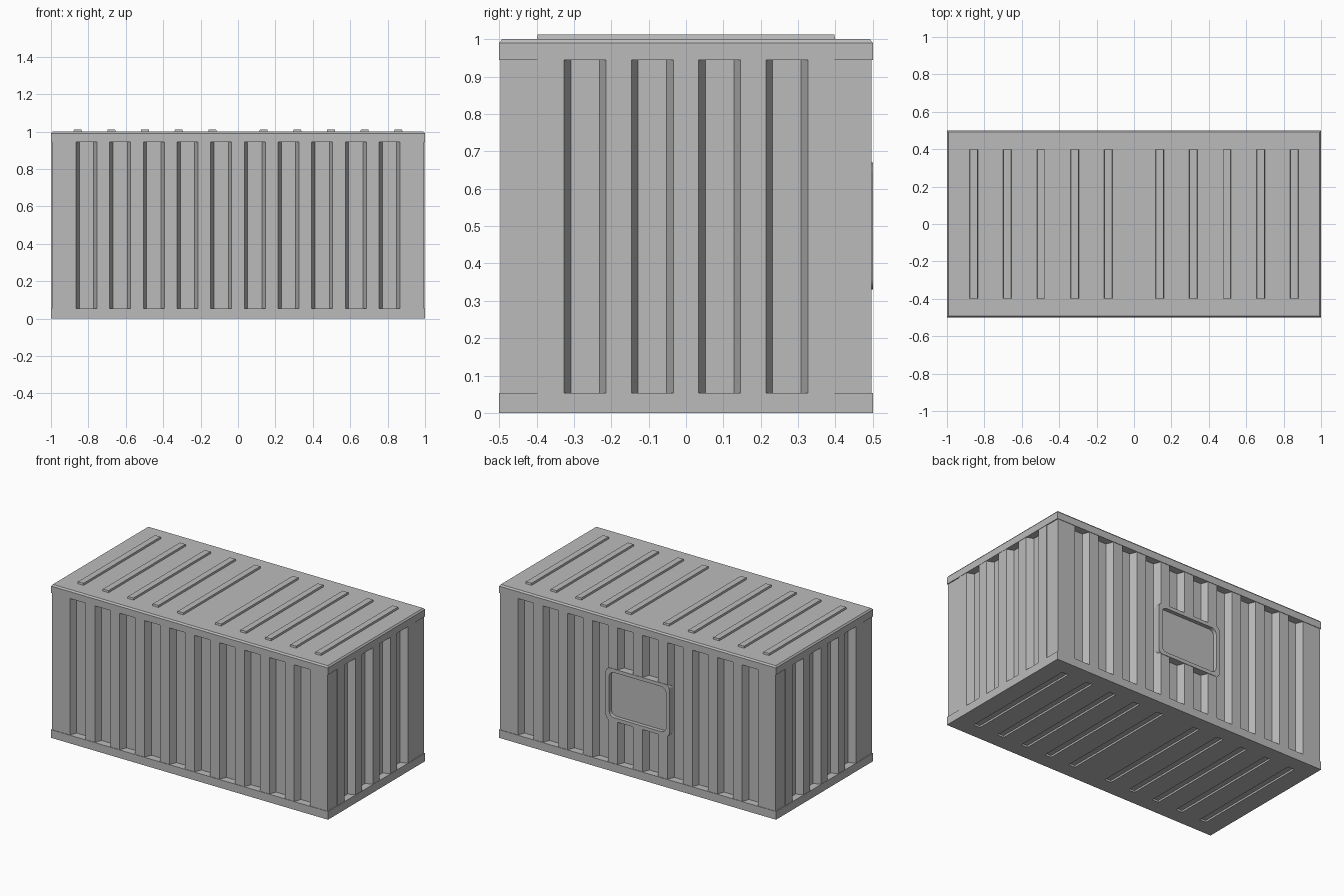
import bpy, bmesh, math
from mathutils import Vector

if "Cube" in bpy.data.objects:
    bpy.data.objects.remove(bpy.data.objects["Cube"], do_unlink=True)

grey = bpy.data.materials.new("container_grey")
grey.use_nodes = True
colour = (0.5, 0.5, 0.5, 1)
grey.diffuse_color = colour
grey.node_tree.nodes["Principled BSDF"].inputs["Base Color"].default_value = colour

WALL_BOTTOM, WALL_TOP = 0.053, 0.945
PITCH, GROOVE, SLOPE, DEPTH = 0.18, 0.112, 0.018, 0.045
RIB_X = [s * (0.137 + PITCH * i) for s in (-1, 1) for i in range(5)]


def make_object(name, bm):
    bmesh.ops.recalc_face_normals(bm, faces=bm.faces[:])
    mesh = bpy.data.meshes.new(name)
    bm.to_mesh(mesh)
    bm.free()
    mesh.materials.append(grey)
    obj = bpy.data.objects.new(name, mesh)
    bpy.context.collection.objects.link(obj)
    return obj


def prism(bm, outline, offset):
    """Extrude a closed outline of points by an offset vector."""
    face = bm.faces.new([bm.verts.new(p) for p in outline])
    cap = bmesh.ops.extrude_face_region(bm, geom=[face])["geom"]
    verts = [v for v in cap if isinstance(v, bmesh.types.BMVert)]
    bmesh.ops.translate(bm, verts=verts, vec=offset)
    return next(f for f in cap if isinstance(f, bmesh.types.BMFace))


def block(bm, x, y, z, taper=0):
    """Box from (low, high) ranges; taper narrows its top."""
    base = [(x[0], y[0], z[0]), (x[1], y[0], z[0]), (x[1], y[1], z[0]), (x[0], y[1], z[0])]
    cap = prism(bm, base, (0, 0, z[1] - z[0]))
    centre = cap.calc_center_median()
    for v in cap.verts:
        v.co.x -= math.copysign(taper, v.co.x - centre.x)
        v.co.y -= math.copysign(taper, v.co.y - centre.y)


def cut(obj, cutter):
    cutter.hide_render = True
    mod = obj.modifiers.new("cut", "BOOLEAN")
    mod.operation, mod.solver, mod.object = "DIFFERENCE", "EXACT", cutter
    bpy.context.view_layer.objects.active = obj
    bpy.ops.object.modifier_apply(modifier=mod.name)
    bpy.data.objects.remove(cutter, do_unlink=True)


def corrugation(count):
    """Groove profile along one wall as (distance, depth) pairs."""
    points = []
    half = GROOVE / 2
    for i in range(count):
        c = (i - (count - 1) / 2) * PITCH
        points += [(c - half, 0), (c - half + SLOPE, DEPTH),
                   (c + half - SLOPE, DEPTH), (c + half, 0)]
    return points


def rounded_rect(w, h, r, y, steps=6):
    points = []
    for k, (sx, sz) in enumerate(((1, 1), (-1, 1), (-1, -1), (1, -1))):
        for i in range(steps + 1):
            a = math.radians(90) * (k + i / steps)
            points.append(Vector((sx * (w - r) + r * math.cos(a), y,
                                  0.5 + sz * (h - r) + r * math.sin(a))))
    return points


# Corrugated walls: one outline, slightly set back at the corner posts
WX, WY, POST_X, POST_Y = 0.998, 0.497, 0.994, 0.398
long_side = [(POST_X * -1, -WY)] + [(t, d - WY) for t, d in corrugation(10)] + [(POST_X, -WY)]
short_side = ([(POST_X, -POST_Y), (WX, -POST_Y)]
              + [(WX - d, t) for t, d in corrugation(4)]
              + [(WX, POST_Y), (POST_X, POST_Y)])
half_loop = long_side + short_side
loop = half_loop + [(-x, -y) for x, y in half_loop]
bm = bmesh.new()
prism(bm, [(x, y, WALL_BOTTOM - 0.01) for x, y in loop], (0, 0, WALL_TOP - WALL_BOTTOM + 0.02))
walls = make_object("corrugated_walls", bm)

# Opening in the back wall for the window
bm = bmesh.new()
prism(bm, rounded_rect(0.23, 0.17, 0.03, 0.43), (0, 0.1, 0))
cut(walls, make_object("window_opening", bm))

# Window frame with recessed rounded panel
bm = bmesh.new()
prism(bm, rounded_rect(0.23, 0.17, 0.03, 0.43), (0, 0.07, 0))
frame = make_object("window_frame", bm)
bm = bmesh.new()
prism(bm, rounded_rect(0.205, 0.147, 0.035, 0.475), (0, 0.1, 0))
cut(frame, make_object("window_recess", bm))

# Floor slab with shallow slots underneath
bm = bmesh.new()
block(bm, (-1, 1), (-0.5, 0.5), (0, WALL_BOTTOM))
floor = make_object("floor_slab", bm)
bm = bmesh.new()
for x in RIB_X:
    block(bm, (x - 0.023, x + 0.023), (-0.4, 0.4), (-0.012, 0.012))
cut(floor, make_object("floor_slots", bm))

# Roof slab with a small chamfered rim
bm = bmesh.new()
block(bm, (-1, 1), (-0.5, 0.5), (WALL_TOP, 0.99))
block(bm, (-1, 1), (-0.5, 0.5), (0.99, 1), taper=0.008)
bmesh.ops.remove_doubles(bm, verts=bm.verts[:], dist=0.0001)
inner = [f for f in bm.faces if abs(f.calc_center_median().z - 0.99) < 0.0001]
bmesh.ops.delete(bm, geom=inner, context="FACES_ONLY")
make_object("roof_slab", bm)

# Raised roof ribs
bm = bmesh.new()
for x in RIB_X:
    block(bm, (x - 0.023, x + 0.023), (-0.4, 0.4), (0.995, 1.012), taper=0.003)
make_object("roof_ribs", bm)
